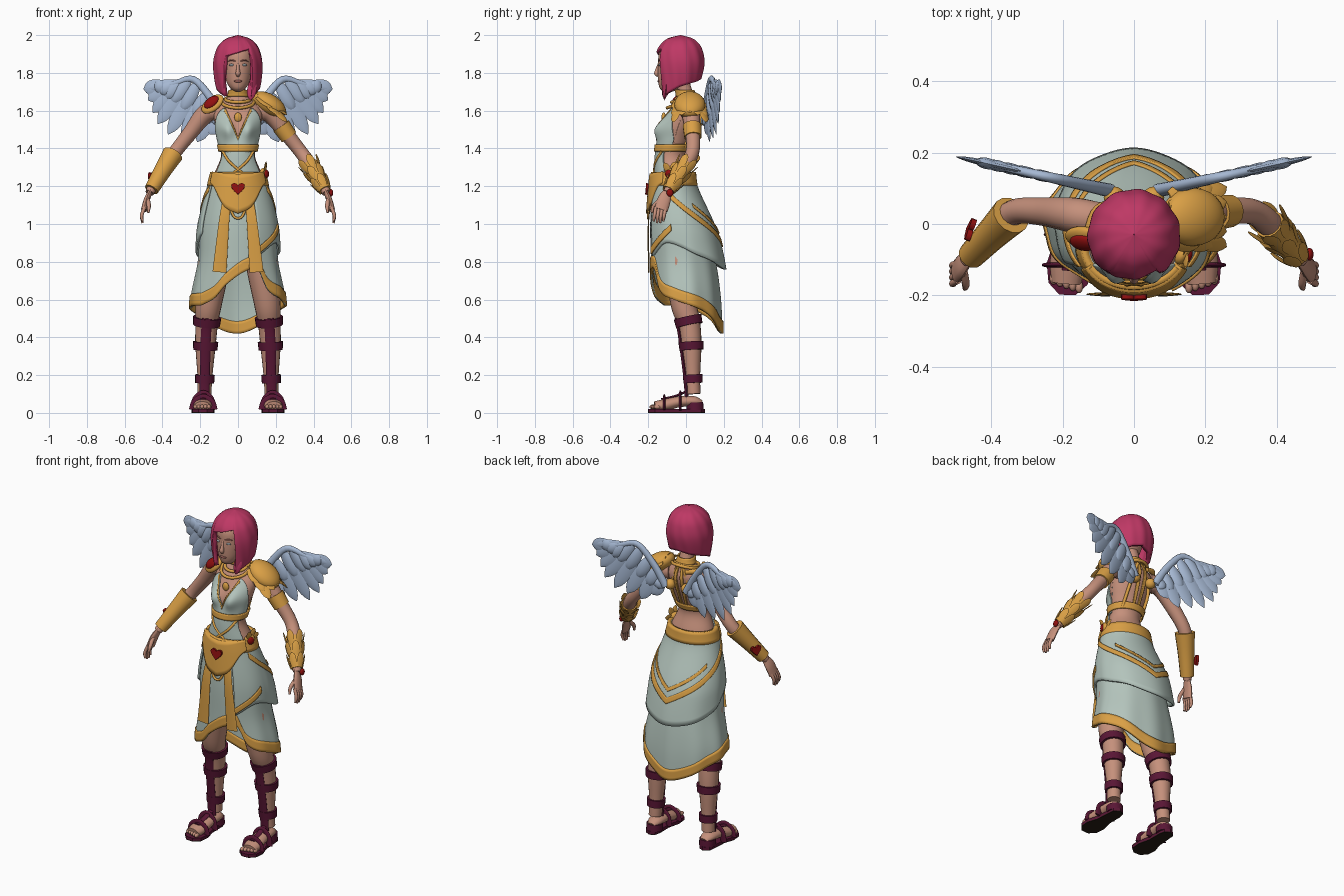
import bpy, bmesh
from math import sin, cos, pi, radians, exp
from mathutils import Vector

if "Cube" in bpy.data.objects:
    bpy.data.objects.remove(bpy.data.objects["Cube"])


def material(name, *rgb):
    m = bpy.data.materials.new(name)
    m.use_nodes = True
    m.diffuse_color = (*rgb, 1)
    m.node_tree.nodes["Principled BSDF"].inputs["Base Color"].default_value = (*rgb, 1)
    return m


skin = material("skin", .56, .28, .2)
pink = material("pink hair", .52, .04, .13)
cloth = material("pale cloth", .46, .56, .51)
gold = material("gold", .7, .35, .06)
feather = material("feather blue", .38, .48, .65)
red = material("gem red", .28, .005, .005)
plum = material("plum leather", .1, .008, .035)
black = material("sole black", .02, .012, .008)
eye_grey = material("eye grey", .3, .33, .35)
lip = material("lip brown", .36, .13, .11)


def finish(name, bm, mat, angle=50, recalc=True):
    if recalc:
        bmesh.ops.recalc_face_normals(bm, faces=bm.faces[:])
    mesh = bpy.data.meshes.new(name)
    bm.to_mesh(mesh)
    bm.free()
    mesh.materials.append(mat)
    mesh.polygons.foreach_set("use_smooth", [True] * len(mesh.polygons))
    mesh.set_sharp_from_angle(angle=radians(angle))
    obj = bpy.data.objects.new(name, mesh)
    bpy.context.collection.objects.link(obj)
    return obj


def interp(rows, t):
    """Smooth curve through rows of (key, values...)."""
    if t <= rows[0][0]:
        return rows[0][1:]
    if t >= rows[-1][0]:
        return rows[-1][1:]
    i = max(k for k, r in enumerate(rows) if r[0] <= t)
    p, a, b, n = rows[max(i - 1, 0)], rows[i], rows[i + 1], rows[min(i + 2, len(rows) - 1)]
    h = b[0] - a[0]
    u = (t - a[0]) / h
    out = []
    for c in range(1, len(a)):
        ma = (b[c] - p[c]) / (b[0] - p[0]) * h
        mb = (n[c] - a[c]) / (n[0] - a[0]) * h
        d = b[c] - a[c]
        out.append(a[c] + u * (ma + u * (3 * d - 2 * ma - mb + u * (ma + mb - 2 * d))))
    return out


def surface(rows, ripple=lambda a, z: 1, bulge=lambda a, z: 0):
    """Body surface from rows of (z, centre y, radius x, radius y); angle -90 is the front."""
    def point(deg, z, off=0):
        a = radians(deg)
        cy, rx, ry = interp(rows, z)
        k = ripple(a, z)
        return Vector(((rx * k + off) * cos(a), cy + (ry * k + off) * sin(a) - bulge(a, z), z))
    return point


def wrap(name, surf, a0, a1, lo, hi, mat, off=0, thick=.008, cols=64, rows=16, ease=False):
    """Sheet lying on a surface between two heights, each a number or a rule of the angle."""
    bm = bmesh.new()
    grid = []
    for i in range(cols + 1):
        a = a0 + (a1 - a0) * i / cols
        l = lo(a) if callable(lo) else lo
        h = hi(a) if callable(hi) else hi
        col = []
        for j in range(rows + 1):
            v = sin(j / rows * pi / 2) if ease else j / rows
            col.append(bm.verts.new(surf(a, l + (h - l) * v, off)))
        grid.append(col)
    for c, d in zip(grid, grid[1:]):
        for j in range(rows):
            bm.faces.new((c[j], d[j], d[j + 1], c[j + 1]))
    bmesh.ops.remove_doubles(bm, verts=bm.verts[:], dist=.0001)
    obj = finish(name, bm, mat, recalc=False)
    if thick:
        mod = obj.modifiers.new("thickness", "SOLIDIFY")
        mod.thickness, mod.offset = thick, -1
    return obj


def sweep(name, pts, mat, flat=1, up=(0, -1, 0), sides=14, steps=5):
    """Tube through points of (x, y, z, radius), flattened along the up direction."""
    keyed = [(k, *p) for k, p in enumerate(pts)]
    count = (len(pts) - 1) * steps
    path = [interp(keyed, k / steps) for k in range(count + 1)]
    bm = bmesh.new()
    rings = []
    for k, p in enumerate(path):
        q, r = path[max(k - 1, 0)], path[min(k + 1, count)]
        tangent = (Vector(r[:3]) - Vector(q[:3])).normalized()
        side = tangent.cross(Vector(up)).normalized()
        normal = side.cross(tangent)
        rad = max(p[3], .001)
        rings.append([bm.verts.new(Vector(p[:3]) + rad * (side * cos(t) + normal * flat * sin(t)))
                      for t in (2 * pi * i / sides for i in range(sides))])
    for a, b in zip(rings, rings[1:]):
        for i in range(sides):
            j = (i + 1) % sides
            bm.faces.new((a[i], a[j], b[j], b[i]))
    bm.faces.new(rings[0])
    bm.faces.new(rings[-1])
    return finish(name, bm, mat)


def leaf(name, root, tip, width, mat, up, flat=.15):
    root, tip = Vector(root), Vector(tip)
    shape = [(0, .5), (.3, .9), (.6, 1), (.85, .7), (1, .05)]
    return sweep(name, [(*root.lerp(tip, t), w * width / 2) for t, w in shape], mat, flat, up, 8, 3)


def ball(name, loc, scale, mat, rot=(0, 0, 0)):
    bpy.ops.mesh.primitive_uv_sphere_add(segments=24, ring_count=14, location=loc,
                                         rotation=[radians(r) for r in rot])
    obj = bpy.context.object
    obj.name, obj.scale = name, scale
    obj.data.materials.append(mat)
    bpy.ops.object.shade_smooth()


def plate(name, outline, thick, loc, normal, up, mat):
    n = Vector(normal).normalized()
    right = Vector(up).cross(n).normalized()
    up = n.cross(right)
    bm = bmesh.new()
    f = bm.faces.new([bm.verts.new(Vector(loc) + right * u + up * v) for u, v in outline])
    top = bmesh.ops.extrude_face_region(bm, geom=[f])["geom"]
    bmesh.ops.translate(bm, verts=[g for g in top if isinstance(g, bmesh.types.BMVert)], vec=n * thick)
    finish(name, bm, mat, 30)


def heart(name, loc, normal, size):
    turn = [2 * pi * i / 32 for i in range(32)]
    plate(name, [(size * sin(t) ** 3, size * (13 * cos(t) - 5 * cos(2 * t) - 2 * cos(3 * t)) / 16)
                 for t in turn], .015, loc, normal, (0, 0, 1), red)


def ring(name, cy, z, radius, tilt, thick):
    sweep(name, [(radius * cos(t), cy + radius * sin(t), z + tilt * sin(t), thick)
                 for t in (2 * pi * i / 16 for i in range(17))], gold, up=(0, 0, 1), sides=8, steps=3)


# Torso and neck
def bust(a, z):
    x = abs(cos(a)) * .12
    return .032 * exp(-((x - .055) / .035) ** 2 - ((z - 1.5) / .05) ** 2) if sin(a) < 0 else 0


torso = surface([(1.1, -.06, .14, .1), (1.25, -.065, .13, .095), (1.36, -.08, .09, .078),
                 (1.45, -.06, .105, .085), (1.52, -.04, .122, .09), (1.6, -.01, .125, .078),
                 (1.65, 0, .085, .055), (1.68, 0, .045, .042), (1.78, -.03, .04, .04)], bulge=bust)
wrap("torso", torso, 0, 360, 1.1, 1.78, skin, thick=0, rows=48)

# Bodice, bust band, lacing and back straps
neck_keys = [(0, 1.46), (14, 1.54), (30, 1.61), (45, 1.6), (65, 1.54), (90, 1.44)]


def neckline(a):
    return interp(neck_keys, abs(a + 90))[0]


wrap("bodice", torso, -178, -2, 1.38, neckline, cloth, .008)
wrap("bodice_front", torso, -152, -28, 1.24, 1.39, cloth, .008)
wrap("neckline_trim", torso, -122, -58, lambda a: neckline(a) - .018, neckline, gold, .012, rows=3)
wrap("bust_band", torso, 0, 360, 1.385, 1.42, gold, .015, rows=4)
for s in (-1, 1):
    sweep("waist_lacing", [(*torso(-90 + s * d, z, .01), .007)
                           for d, z in ((55, 1.385), (25, 1.33), (-10, 1.27))], gold)
    wrap("back_strap", torso, 90 + s * 9 - 4, 90 + s * 9 + 4, 1.4, 1.67, gold, .01, cols=4)
    sweep("side_back_strap", [(*torso(90 + s * d, z, .008), .009)
                              for d, z in ((45, 1.4), (30, 1.52), (15, 1.66))], gold)

# Collar, necklaces and pendant
wrap("collar", torso, 0, 360, 1.675, 1.71, gold, .012, rows=4)
ring("upper_necklace", -.01, 1.66, .066, .015, .009)
ring("lower_necklace", -.015, 1.645, .084, .03, .009)
ball("pendant", (0, -.118, 1.565), (.02, .012, .025), gold)

# Head and face
head = surface([(1.7, -.09, .012, .015), (1.71, -.09, .032, .042), (1.74, -.085, .055, .06),
                (1.79, -.065, .072, .085), (1.85, -.055, .08, .093), (1.91, -.05, .078, .09),
                (1.96, -.04, .05, .06), (1.98, -.04, .01, .01)])
wrap("head", head, 0, 360, 1.7, 1.98, skin, thick=0, rows=32)
sweep("nose", [(0, -.142, 1.85, .007), (0, -.152, 1.82, .009), (0, -.156, 1.797, .013),
               (0, -.146, 1.785, .008)], skin)
ball("mouth", (0, -.144, 1.756), (.022, .008, .007), lip)
for s in (-1, 1):
    ball("eye", (s * .032, -.138, 1.842), (.015, .008, .007), eye_grey)
    sweep("eyebrow", [(s * .014, -.146, 1.862, .003), (s * .035, -.139, 1.868, .004),
                      (s * .054, -.122, 1.86, .002)], lip)

# Bobbed hair with an open face
bob = surface([(1.66, -.05, .1, .1), (1.75, -.04, .122, .115), (1.85, -.033, .13, .13),
               (1.92, -.032, .115, .12), (1.96, -.03, .09, .095), (1.985, -.03, .055, .06),
               (2, -.03, .002, .002)], lambda a, z: 1 + .014 * sin(11 * a + 16 * z))


def hair_edge(a):
    d = abs((a + 90 + 180) % 360 - 180)
    side = interp([(36, 1.67), (60, 1.69), (100, 1.73), (180, 1.77)], d)[0]
    k = min(max((d - 33) / 8, 0), 1)
    fringe = 1.91 + .0006 * (a + 90) if d < 45 else 1.9
    return fringe + (side - fringe) * k


wrap("hair", bob, -270, 90, hair_edge, 2, pink, thick=.025, cols=144, rows=28, ease=True)
leaf("hair_lock", (.085, -.1, 1.78), (.065, -.115, 1.655), .05, pink, (0, -1, 0), .5)

# Skirt with slanted hem, rear drape and stripes
skirt = surface([(.41, .01, .245, .18), (.6, 0, .25, .183), (.8, -.015, .213, .172), (1, -.04, .198, .15),
                 (1.2, -.065, .15, .112), (1.3, -.065, .125, .1)],
                lambda a, z: 1 + .03 * max(0, 1.1 - z) * sin(9 * a))
hem_keys = [(-140, .57), (-120, .61), (-105, .68), (-80, .75), (-60, .76), (-48, .65), (-20, .6),
            (30, .54), (90, .42), (150, .52), (180, .56), (220, .57)]


def hem(a):
    return interp(hem_keys, a)[0]


wrap("skirt", skirt, -140, 220, hem, 1.27, cloth, cols=120, rows=24)
wrap("hem_trim", skirt, -140, 220, hem, lambda a: hem(a) + .065, gold, .006, .016, cols=120, rows=4)


def drape_bottom(a):
    return interp([(-62, .83), (-25, .9), (30, .83), (90, .76), (150, .82), (205, .95)], a)[0]


def drape_stripe(a):
    return 1.17 - .29 * max(0, 1 - abs(a - 90) / 115)


def drape(a, z, off=0):
    return skirt(a, z, off + .035 * max(0, sin(radians(a))) * min(1, max(0, (1.2 - z) * 4)))


wrap("rear_drape", drape, -62, 205, drape_bottom, 1.24, cloth, .014, .012)
wrap("drape_stripe", drape, -25, 205, drape_stripe, lambda a: drape_stripe(a) + .035, gold, .02, rows=4)
wrap("inner_stripe", drape, 35, 145, lambda a: drape_stripe(a) + .07,
     lambda a: drape_stripe(a) + .09, gold, .02, rows=4)
wrap("side_stripe", drape, -62, -14, lambda a: .84 + .0026 * (a + 62),
     lambda a: .875 + .0026 * (a + 62), gold, .022, rows=4)

# Belt, front plate, sashes and side brooch
wrap("belt", skirt, 0, 360, 1.205, 1.275, gold, .016, .02, rows=4)
wrap("belt_plate", skirt, -152, -28,
     lambda a: interp([(0, 1.055), (20, 1.09), (45, 1.19), (62, 1.22)], abs(a + 90))[0],
     lambda a: 1.265 + .0002 * abs(a + 90), gold, .024, .02, rows=8)
heart("belt_heart", (0, -.198, 1.19), (0, -1, .1), .036)
sweep("belt_loop", [(-.045, -.19, 1.1, .007), (-.025, -.2, 1.045, .007), (0, -.2, 1.03, .007),
                    (.025, -.2, 1.045, .007), (.045, -.19, 1.1, .007)], gold)
for s in (-1, 1):
    sweep("front_sash", [(s * .06, -.185, 1.13, .022), (s * .075, -.199, 1, .028),
                         (s * .098, -.197, .745, .037)], gold, .12)
ball("brooch_rim", (.137, -.085, 1.265), (.02, .032, .032), gold, (0, 0, -30))
ball("brooch_gem", (.15, -.092, 1.265), (.012, .02, .022), red, (0, 0, -30))
for dy, dz in ((-.03, .06), (.03, .065), (.07, .02), (-.02, -.07), (.04, -.06)):
    leaf("brooch_leaf", (.14, -.085, 1.265), (.15, -.085 + dy, 1.265 + dz), .035, gold, (1, -.4, 0))

# Arms and hands
for s in (-1, 1):
    sweep("arm", [(s * .09, .01, 1.6, .05), (s * .17, .025, 1.585, .05), (s * .255, .035, 1.48, .04),
                  (s * .33, .035, 1.385, .036), (s * .38, 0, 1.315, .037), (s * .44, -.065, 1.22, .029),
                  (s * .468, -.1, 1.165, .023)], skin)
    sweep("palm", [(s * .462, -.095, 1.175, .023), (s * .482, -.115, 1.13, .035),
                   (s * .497, -.132, 1.075, .036)], skin, .45, (1, 0, 0))
    for i in range(4):
        y = -.108 - .017 * i
        drop = .01 * abs(i - 1.5)
        sweep("finger", [(s * .494, y, 1.09, .01), (s * .51, y - .008, 1.045, .0095),
                         (s * .505, y - .012, 1 + drop, .006)], skin, sides=8)
    sweep("thumb", [(s * .478, -.135, 1.13, .012), (s * .472, -.17, 1.095, .011),
                    (s * .475, -.182, 1.06, .006)], skin, sides=8)

# Plain bracer on the right, leafy bracer and armband on the left
sweep("right_bracer", [(-.345, .025, 1.37, .056), (-.4, -.03, 1.28, .046), (-.458, -.09, 1.182, .038)], gold)
heart("bracer_heart", (-.453, -.018, 1.25), (-1, .35, .15), .032)
sweep("left_bracer", [(.38, 0, 1.315, .043), (.42, -.045, 1.25, .04), (.46, -.09, 1.18, .033)], gold)
start, end = Vector((.37, .01, 1.33)), Vector((.465, -.098, 1.17))
axis = (start - end).normalized()
across = axis.cross(Vector((0, 0, 1))).normalized()
for row in range(3):
    for k in range(6):
        t = 2 * pi * (k + row / 2) / 6
        out = across * cos(t) + across.cross(axis) * sin(t)
        base = end.lerp(start, .05 + .3 * row) + out * (.032 + .004 * row)
        leaf("bracer_leaf", base, base + axis * .085 + out * .02, .042, gold, out)
ball("bracer_gem", (.492, -.085, 1.165), (.012, .018, .02), red)
sweep("armband", [(.228, .032, 1.52, .05), (.27, .037, 1.46, .046)], gold)

# Left pauldron of overlapping leaves, right shoulder medallion
ball("left_pauldron", (.165, .02, 1.632), (.1, .082, .055), gold, (0, 32, 0))
for row in range(3):
    for k in range(5):
        t = (k - 2) / 2
        base = (.1 + .035 * row, .02 + .06 * t, 1.7 - .022 * row - .03 * t * t)
        tip = (.18 + .04 * row, .02 + .085 * t, 1.665 - .038 * row - .05 * t * t)
        leaf("pauldron_leaf", base, tip, .055, gold, (.4, t * .6, 1), .22)
ball("medallion_rim", (-.135, -.04, 1.635), (.068, .045, .022), gold, (50, -38, 0))
ball("medallion_gem", (-.141, -.052, 1.645), (.045, .03, .018), red, (50, -38, 0))
sweep("shoulder_strap", [(-.13, -.03, 1.645, .015), (-.1, .04, 1.655, .015), (-.04, .06, 1.64, .012)], gold)

# Wings: bone, long feathers and coverts
tips = [(.5, 1.715), (.475, 1.655), (.45, 1.59), (.425, 1.53), (.37, 1.475), (.295, 1.455), (.215, 1.435),
        (.15, 1.475)]
bone = [(0, .07, 1.54), (1, .14, 1.66), (2, .235, 1.765), (3, .33, 1.745), (4, .4, 1.725)]


def on_wing(s, x, z, back=0):
    return Vector((s * x, .09 + .22 * (x - .05) + back, z))


for s in (-1, 1):
    sweep("wing_bone", [(*on_wing(s, x, z), .024 - .003 * k) for k, x, z in bone], feather, .8)
    leaf("wing_tip", on_wing(s, .3, 1.75), on_wing(s, .5, 1.715), .06, feather, (s * .2, -1, 0), .3)
    for i, (x, z) in enumerate(tips):
        bx, bz = interp(bone, 3.7 - 3.4 * i / 7)
        root, tip = on_wing(s, bx, bz), on_wing(s, x, z)
        leaf("long_feather", root, tip, .085, feather, (s * .2, -1, 0), .16)
        short = root.lerp(tip, .55)
        leaf("covert_feather", root, short, .075, feather, (s * .2, -1, 0), .42)
    ball("wing_mount", (s * .055, .075, 1.55), (.03, .03, .03), gold)

# Legs, straps and sandals
leg = [(0, .178, .04, .038), (.1, .178, .04, .037), (.2, .175, .035, .04), (.36, .172, .028, .054),
       (.48, .165, .015, .06), (.58, .155, -.012, .07), (.8, .125, -.03, .085), (1.1, .085, -.05, .08)]
sole = [(0, .1), (.035, .08), (.04, .02), (.045, -.05), (.065, -.11), (.06, -.165), (.03, -.198),
        (-.015, -.2), (-.05, -.17), (-.055, -.11), (-.038, -.04), (-.038, .05), (-.03, .085)]
for s in (-1, 1):
    sweep("leg", [(s * x, y, z, r) for z, x, y, r in leg[1:]], skin, sides=20)
    for z in (.18, .355, .485):
        pts = []
        for h in (-.022, .022):
            x, y, r = interp(leg, z + h)
            pts.append((s * x, y, z + h, r + .012))
        sweep("leg_band", pts, plum, sides=20)
    shin = []
    for k in range(7):
        z = .08 + .07 * k
        x, y, r = interp(leg, z)
        shin.append((s * x, y - r, z, .027))
    sweep("shin_strap", shin, plum, .4)
    sweep("foot", [(s * .177, .082, .05, .025), (s * .178, .04, .062, .042), (s * .181, -.04, .058, .045),
                   (s * .186, -.11, .042, .05), (s * .19, -.165, .034, .042)], skin, .65, (0, 0, 1))
    for i in range(5):
        ball("toe", (s * (.154 + .018 * i), -.176 + .006 * i, .032), (.011, .018, .012), skin)
    outline = [(s * (.18 + u), v) for u, v in sole]
    plate("sandal_sole", outline, .016, (0, 0, .004), (0, 0, 1), (0, 1, 0), plum)
    plate("sole_underside", outline, .005, (0, 0, 0), (0, 0, 1), (0, 1, 0), black)
    for y, w, h in ((-.115, .056, .08), (-.03, .05, .1)):
        sweep("foot_strap", [(s * .184 - w, y, .015, .02), (s * .184 - w * .75, y, h * .72, .02),
                             (s * .184, y, h, .02), (s * .184 + w * .75, y, h * .72, .02),
                             (s * .184 + w, y, .015, .02)], plum, .35, (0, 1, 0))
    sweep("instep_strap", [(s * .178, -.005, .11, .016), (s * .182, -.06, .088, .016),
                           (s * .186, -.13, .072, .016)], plum, .4, (0, 0, 1))
    sweep("heel_cup", [(s * .178, .048, .015, .047), (s * .178, .046, .055, .046)], plum)
